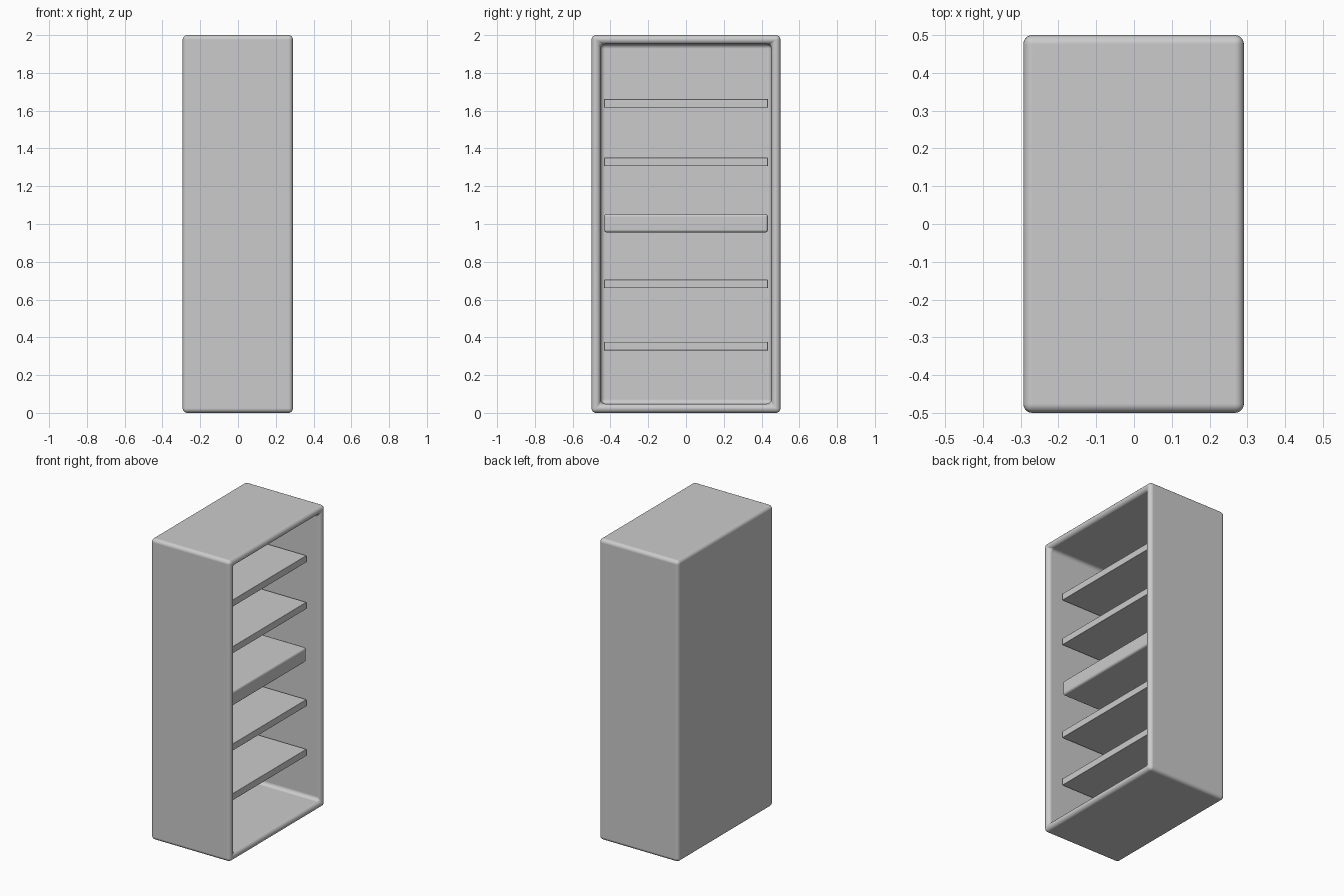
import bpy, bmesh
from mathutils import Vector

if "Cube" in bpy.data.objects:
    bpy.data.objects.remove(bpy.data.objects["Cube"])


def add_box(bm, lo, hi):
    lo, hi = Vector(lo), Vector(hi)
    verts = bmesh.ops.create_cube(bm, size=1)["verts"]
    for v in verts:
        v.co = Vector(((lo[i] + hi[i]) / 2 + v.co[i] * (hi[i] - lo[i])) for i in range(3))


def finish(name, bm, width, segments):
    mesh = bpy.data.meshes.new(name)
    bm.to_mesh(mesh)
    bm.free()
    ob = bpy.data.objects.new(name, mesh)
    bpy.context.collection.objects.link(ob)
    bevel = ob.modifiers.new("rounded_edges", "BEVEL")
    bevel.width = width
    bevel.segments = segments
    bevel.limit_method = "ANGLE"
    bpy.ops.object.select_all(action="DESELECT")
    ob.select_set(True)
    bpy.context.view_layer.objects.active = ob
    bpy.ops.object.shade_smooth()
    normals = ob.modifiers.new("clean_normals", "WEIGHTED_NORMAL")
    normals.keep_sharp = True
    return ob


# Cabinet: box with its +x face inset and pushed in to form the cavity
WALL = 0.068
BACK = -0.225
bm = bmesh.new()
add_box(bm, (-0.293, -0.5, 0), (0.291, 0.5, 2))
bm.normal_update()
front = max(bm.faces, key=lambda f: f.calc_center_median().x)
bmesh.ops.inset_region(bm, faces=[front], thickness=WALL)
cavity = bmesh.ops.extrude_face_region(bm, geom=[front])
for v in (g for g in cavity["geom"] if isinstance(g, bmesh.types.BMVert)):
    v.co.x = BACK
if front.is_valid:
    bmesh.ops.delete(bm, geom=[front], context="FACES_ONLY")
bmesh.ops.recalc_face_normals(bm, faces=bm.faces[:])
finish("cabinet", bm, 0.032, 5)

# Shelves: four thin ones and a thicker middle one, set back from the opening
shelves = [
    ("lower_shelf", 0.33, 0.376, 0.004),
    ("second_shelf", 0.66, 0.706, 0.004),
    ("middle_shelf", 0.955, 1.053, 0.015),
    ("fourth_shelf", 1.306, 1.352, 0.004),
    ("upper_shelf", 1.616, 1.662, 0.004),
]
for name, z0, z1, width in shelves:
    bm = bmesh.new()
    add_box(bm, (BACK - 0.01, -0.434, z0), (0.2, 0.434, z1))
    finish(name, bm, width, 3)
